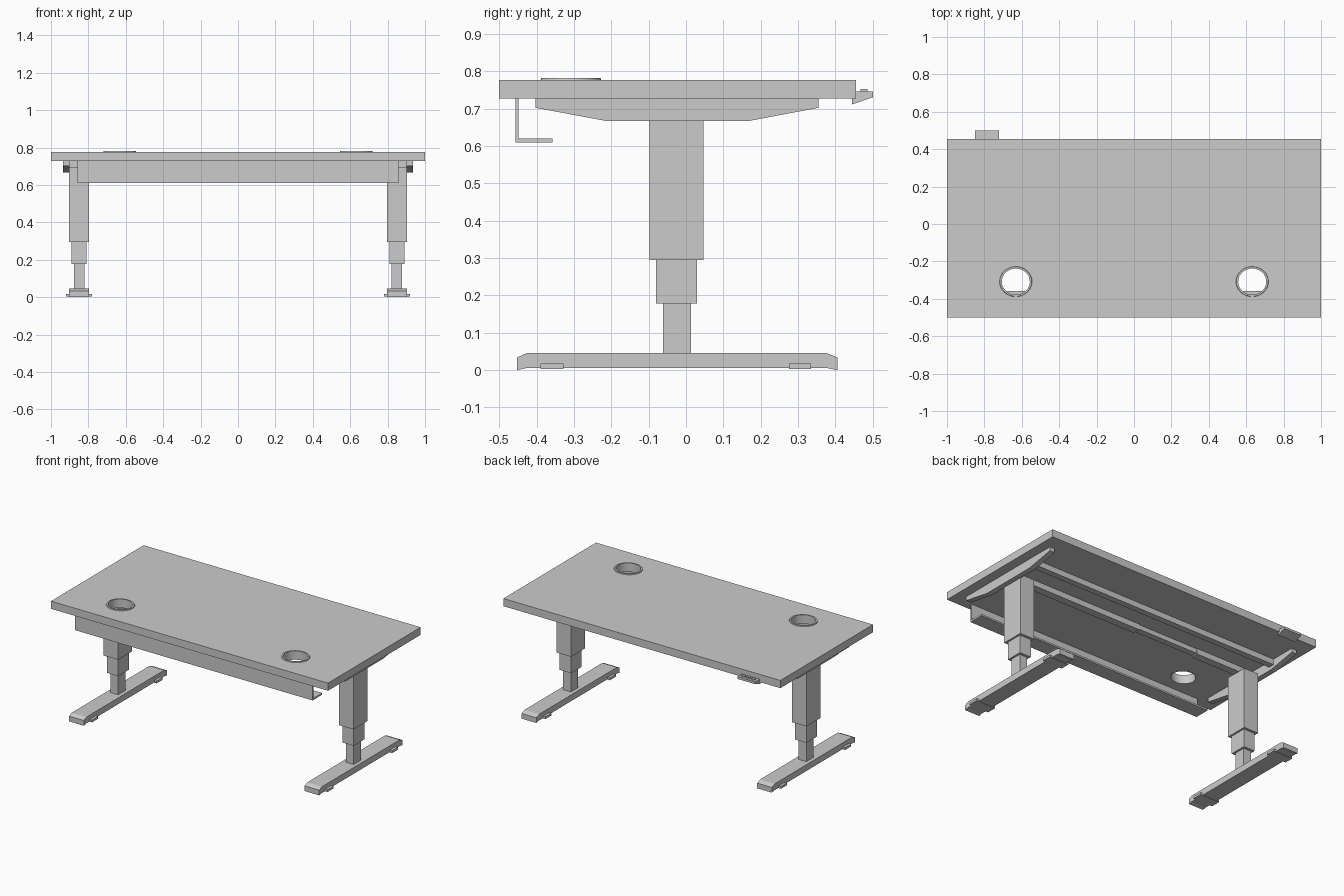
import bpy, bmesh, math

if "Cube" in bpy.data.objects:
    bpy.data.objects.remove(bpy.data.objects["Cube"])


def finish(name, bm):
    bmesh.ops.recalc_face_normals(bm, faces=bm.faces[:])
    me = bpy.data.meshes.new(name)
    bm.to_mesh(me)
    bm.free()
    ob = bpy.data.objects.new(name, me)
    bpy.context.collection.objects.link(ob)
    return ob


def prism(name, profile, x0, x1):
    """Extrude a (y, z) profile along x."""
    bm = bmesh.new()
    face = bm.faces.new([bm.verts.new((x0, y, z)) for y, z in profile])
    ext = bmesh.ops.extrude_face_region(bm, geom=[face])
    verts = [v for v in ext["geom"] if isinstance(v, bmesh.types.BMVert)]
    bmesh.ops.translate(bm, verts=verts, vec=(x1 - x0, 0, 0))
    return finish(name, bm)


def box(name, x0, x1, y0, y1, z0, z1):
    return prism(name, [(y0, z0), (y1, z0), (y1, z1), (y0, z1)], x0, x1)


def ring(name, cx, cy, profile, n=32, squash=0.93):
    """Revolve a closed (r, z) profile around a vertical axis."""
    bm = bmesh.new()
    loops = []
    for i in range(n):
        a = 2 * math.pi * i / n
        loops.append([bm.verts.new((cx + r * math.cos(a), cy + r * squash * math.sin(a), z))
                      for r, z in profile])
    k = len(profile)
    for i in range(n):
        p, q = loops[i], loops[(i + 1) % n]
        for j in range(k):
            bm.faces.new((p[j], q[j], q[(j + 1) % k], p[(j + 1) % k]))
    ob = finish(name, bm)
    bpy.context.view_layer.objects.active = ob
    ob.select_set(True)
    bpy.ops.object.shade_smooth_by_angle(angle=math.radians(35))
    ob.select_set(False)
    return ob


# Table top with two cable holes
top = box("table_top", -1, 1, -0.5, 0.455, 0.727, 0.777)
HOLE_Y = -0.308
for s, side in ((-1, "left"), (1, "right")):
    cx = s * 0.632
    bm = bmesh.new()
    bmesh.ops.create_cone(bm, cap_ends=True, segments=32, radius1=0.079, radius2=0.079, depth=0.2)
    bmesh.ops.scale(bm, verts=bm.verts[:], vec=(1, 0.93, 1))
    bmesh.ops.translate(bm, verts=bm.verts[:], vec=(cx, HOLE_Y, 0.75))
    cutter = finish("hole_cutter", bm)
    mod = top.modifiers.new("hole", "BOOLEAN")
    mod.operation = "DIFFERENCE"
    mod.solver = "EXACT"
    mod.object = cutter
    bpy.context.view_layer.objects.active = top
    bpy.ops.object.modifier_apply(modifier=mod.name)
    bpy.data.objects.remove(cutter)

    # Grommet lining each hole
    ring("grommet_" + side, cx, HOLE_Y,
         [(0.075, 0.725), (0.0795, 0.725), (0.0795, 0.777), (0.087, 0.777),
          (0.085, 0.782), (0.075, 0.782)])

# Legs, feet and side brackets
FOOT = [(-0.452, 0.0), (-0.43, 0.005), (0.38, 0.005), (0.405, 0.0), (0.405, 0.034),
        (0.375, 0.046), (-0.425, 0.046), (-0.452, 0.034)]
BRACKET = [(-0.403, 0.727), (-0.403, 0.702), (-0.215, 0.667), (0.17, 0.667),
           (0.355, 0.702), (0.355, 0.727)]
STAGES = [("outer", 0.053, -0.098, 0.047, 0.295, 0.692),
          ("middle", 0.041, -0.08, 0.03, 0.178, 0.31),
          ("inner", 0.028, -0.062, 0.013, 0.04, 0.19)]
for s, side in ((-1, "left"), (1, "right")):
    c = s * 0.85
    for stage, w, y0, y1, z0, z1 in STAGES:
        box(f"leg_{stage}_{side}", c - w, c + w, y0, y1, z0, z1)
    prism("foot_" + side, FOOT, c - 0.053, c + 0.053)
    for end, y0, y1 in (("front", -0.39, -0.328), ("back", 0.275, 0.335)):
        box(f"foot_pad_{end}_{side}", c - 0.07, c + 0.07, y0, y1, 0.003, 0.018)
    prism("side_bracket_" + side, BRACKET, s * 0.9, s * 0.936)

# Cross rails under the top, the centre one telescoping
box("rear_rail", -0.9, 0.9, 0.15, 0.19, 0.69, 0.727)
box("centre_rail_right", -0.04, 0.9, -0.05, 0.0, 0.69, 0.727)
box("centre_rail_left", -0.9, -0.48, -0.05, 0.0, 0.69, 0.727)
box("centre_rail_inner", -0.5, 0.0, -0.045, -0.005, 0.697, 0.727)

# Cable tray
prism("cable_tray", [(-0.456, 0.727), (-0.456, 0.609), (-0.357, 0.609), (-0.357, 0.62),
                     (-0.448, 0.62), (-0.448, 0.727)], -0.858, 0.858)

# Height control with buttons
prism("control_pad", [(0.444, 0.727), (0.444, 0.711), (0.5, 0.73), (0.5, 0.745),
                      (0.453, 0.745)], -0.85, -0.722)
for i in range(3):
    x = -0.822 + i * 0.036
    box(f"control_button_{i + 1}", x - 0.012, x + 0.012, 0.467, 0.486, 0.744, 0.752)
